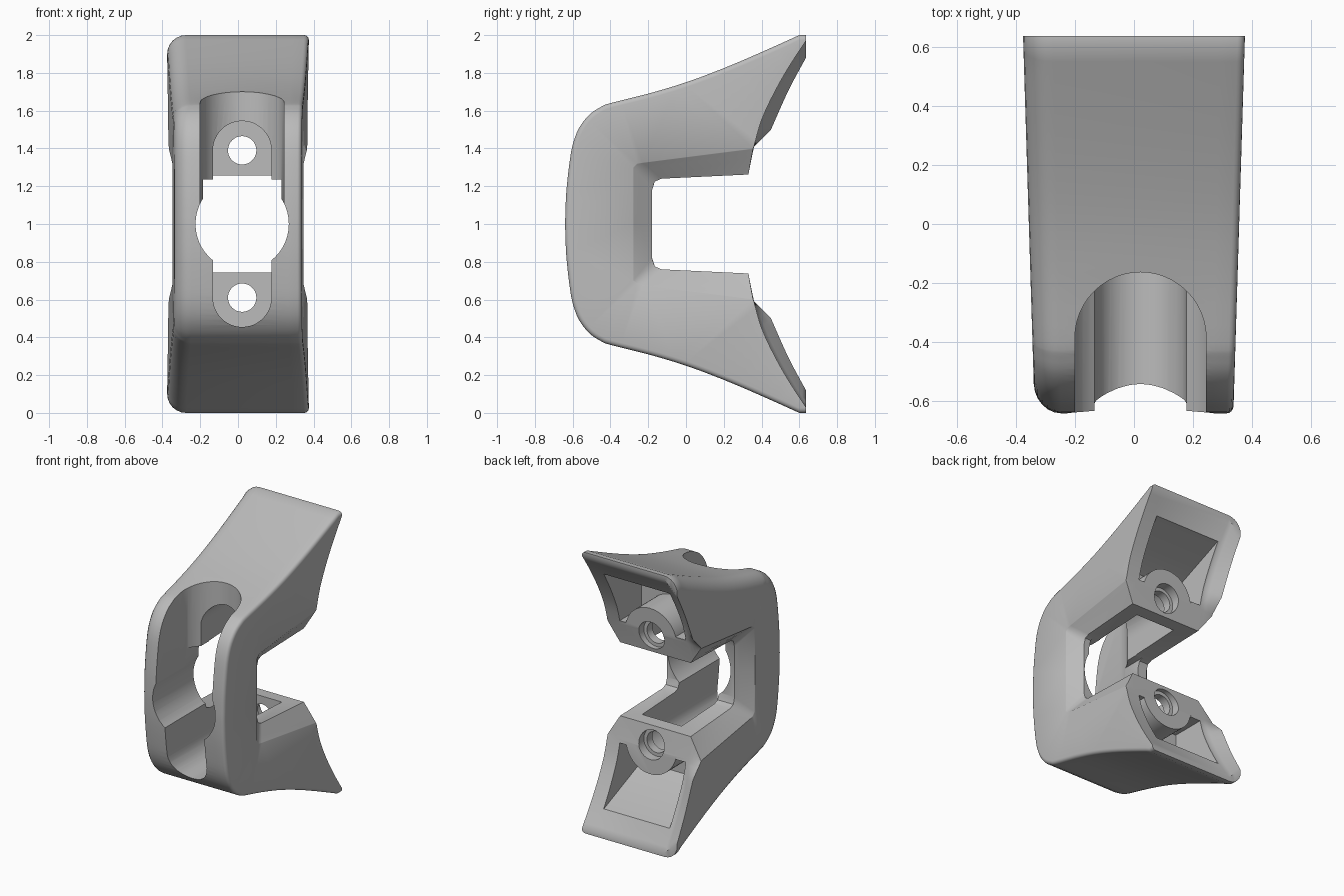
import bpy, bmesh
from math import sin, cos, pi

old = bpy.data.objects.get("Cube")
if old:
    bpy.data.objects.remove(old, do_unlink=True)

grey = bpy.data.materials.new("mid grey")
grey.use_nodes = True
grey.diffuse_color = (0.5, 0.5, 0.5, 1)
grey.node_tree.nodes["Principled BSDF"].inputs["Base Color"].default_value = (0.5, 0.5, 0.5, 1)

CX = 0.022          # centre line of the channel and screw holes
HOLE_Z = 0.39       # screw hole distance from mid height


def smooth(pts, steps=3):
    """Catmull-Rom curve through the points."""
    out = []
    for i in range(len(pts) - 1):
        quad = [pts[max(i - 1, 0)], pts[i], pts[i + 1], pts[min(i + 2, len(pts) - 1)]]
        for k in range(steps):
            t = k / steps
            out.append(tuple(b + t / 2 * (c - a + t * (2 * a - 5 * b + 4 * c - d
                             + t * (3 * (b - c) + d - a))) for a, b, c, d in zip(*quad)))
    return out + [pts[-1]]


# Side profile of the upper half, as (y, z)
OUTER = smooth([(-.64, 1), (-.635, 1.15), (-.62, 1.3), (-.6, 1.42), (-.565, 1.51), (-.51, 1.58),
                (-.45, 1.62), (-.4, 1.64), (-.2, 1.69), (0, 1.75), (.2, 1.825), (.4, 1.91),
                (.6, 2)]) + [(.635, 2)]
BACK_MAIN = smooth([(.635, 1.97), (.55, 1.84), (.47, 1.7), (.4, 1.55), (.36, 1.41)])
BACK_LIP = smooth([(.635, 1.88), (.575, 1.77), (.525, 1.67), (.45, 1.5)]) + \
    [(.42, 1.47), (.39, 1.44), (.36, 1.41)]
INNER_NARROW = [(.33, 1.262), (-.13, 1.24), (-.165, 1.225), (-.18, 1.18), (-.18, 1)]
INNER_WIDE = [(.355, 1.4), (-.23, 1.325), (-.26, 1.32), (-.28, 1.3), (-.28, 1)]


def mix(a, b, t):
    return [(p[0] + (q[0] - p[0]) * t, p[1] + (q[1] - p[1]) * t) for p, q in zip(a, b)]


def inset_outer(d):
    """Move the outer skin inward by d along its normals."""
    pts = []
    for i, (y, z) in enumerate(OUTER):
        a, b = OUTER[max(i - 1, 0)], OUTER[min(i + 1, len(OUTER) - 1)]
        ty, tz = b[0] - a[0], b[1] - a[1]
        if i == 0:
            ty, tz = 0, 1
        if i >= len(OUTER) - 2:
            ty, tz = 1, 0
        n = (ty * ty + tz * tz) ** 0.5
        pts.append((y + d * tz / n, z - d * ty / n))
    return pts


def section(d, wide, lip):
    half = inset_outer(d) + mix(BACK_MAIN, BACK_LIP, lip) + mix(INNER_NARROW, INNER_WIDE, wide)
    return half + [(y, 2 - z) for y, z in half[-2:0:-1]]


def make_object(name, bm):
    bmesh.ops.recalc_face_normals(bm, faces=bm.faces)
    mesh = bpy.data.meshes.new(name)
    bm.to_mesh(mesh)
    bm.free()
    ob = bpy.data.objects.new(name, mesh)
    bpy.context.collection.objects.link(ob)
    return ob


# Body: sections lofted across the width, large round on one edge, small on the other
HALF, R_BIG, R_SMALL, CHAMFER = 0.375, 0.1, 0.025, 0.08
stations = []
for i in range(7):
    a = i / 6 * pi / 2
    x = R_BIG * (1 - cos(a))
    w = max(0, 1 - x / R_BIG)
    stations.append((-HALF + x, R_BIG * (1 - sin(a)), w, w))
stations.append((HALF - CHAMFER, 0, 0, 0))
for i in range(4, -1, -1):
    a = i / 4 * pi / 2
    x = R_SMALL * (1 - cos(a))
    stations.append((HALF - x, R_SMALL * (1 - sin(a)), 1 - x / CHAMFER, 0))

bm = bmesh.new()
rings = []
for x, d, wide, lip in stations:
    rings.append([bm.verts.new((x * (.948 + .082 * y), y, z)) for y, z in section(d, wide, lip)])
n = len(rings[0])
for r, s in zip(rings, rings[1:]):
    for i in range(n):
        bm.faces.new((r[i], r[(i + 1) % n], s[(i + 1) % n], s[i]))
bm.faces.new(rings[0])
bm.faces.new(rings[-1])
bm.normal_update()
bmesh.ops.triangulate(bm, faces=bm.faces[:])
body = make_object("bracket_body", bm)
body.data.materials.append(grey)


# Cutter helpers
def prism(name, pts, axis, lo, hi):
    """Extrude a 2D outline along x, y or z."""
    place = {"x": lambda p, t: (t, p[0], p[1]),
             "y": lambda p, t: (p[0], t, p[1]),
             "z": lambda p, t: (p[0], p[1], t)}[axis]
    bm = bmesh.new()
    low = [bm.verts.new(place(p, lo)) for p in pts]
    high = [bm.verts.new(place(p, hi)) for p in pts]
    k = len(pts)
    for i in range(k):
        bm.faces.new((low[i], low[(i + 1) % k], high[(i + 1) % k], high[i]))
    bm.faces.new(low)
    bm.faces.new(high)
    return make_object(name, bm)


def arc(cx, cy, r, a0, a1, steps=24):
    return [(cx + r * cos(a0 + (a1 - a0) * i / steps), cy + r * sin(a0 + (a1 - a0) * i / steps))
            for i in range(steps + 1)]


def disc(cx, cy, r):
    return arc(cx, cy, r, 0, 2 * pi, 48)[:-1]


def mirrored(pts, side):
    return pts if side > 0 else [(y, 2 - z) for y, z in pts]


def cut(target, cutter):
    mod = target.modifiers.new("cut", "BOOLEAN")
    mod.operation, mod.solver, mod.object = "DIFFERENCE", "EXACT", cutter
    bpy.context.view_layer.objects.active = target
    bpy.ops.object.modifier_apply(modifier=mod.name)
    bpy.data.objects.remove(cutter, do_unlink=True)


# Round opening, upper channel and the window behind it through the front web
cut(body, prism("round_cut", disc(CX, 1, .247), "y", -1, -.1))
cut(body, prism("channel_cut", arc(CX, -.385, .222, 0, pi) + [(CX - .222, -1), (CX + .222, -1)],
                "z", 1.02, 2.2))
window = [(CX - .208, 1.02), (CX + .208, 1.02), (CX + .208, 1.236), (CX - .208, 1.236)]
cut(body, prism("window_cut", window, "y", -.5, -.1))

for side in (1, -1):
    hz = 1 + side * HOLE_Z
    # Screw pocket open to the front and to the gap
    pocket = arc(CX, hz, .155, 0, side * pi) + [(CX - .155, 1), (CX + .155, 1)]
    cut(body, prism("pocket_cut", pocket, "y", -1, .24))
    # Hollow in the back face, leaving a round boss
    hollow = [(.8, 1.86), (.54, 1.835), (.12, 1.66), (.12, 1.435), (.8, 1.435)]
    recess = prism("recess_cut", mirrored(hollow, side), "x", -.255, .265)
    cut(recess, prism("boss_keep", disc(CX, hz, .2), "y", 0, 1))
    cut(body, recess)
    # Boss trimmed flush with the plate around the screw
    trim = [(.362, 1.415), (.8, 1.415), (.8, 1.9), (.375, 1.62)]
    cut(body, prism("boss_trim", mirrored(trim, side), "x", CX - .2, CX + .2))
    # Screw hole with counterbore
    cut(body, prism("screw_cut", disc(CX, hz, .075), "y", -.2, 1))
    cut(body, prism("counterbore_cut", disc(CX, hz, .1), "y", .3, 1))

bpy.ops.object.select_all(action="DESELECT")
body.select_set(True)
bpy.context.view_layer.objects.active = body
bpy.ops.object.shade_smooth_by_angle(angle=0.7)
